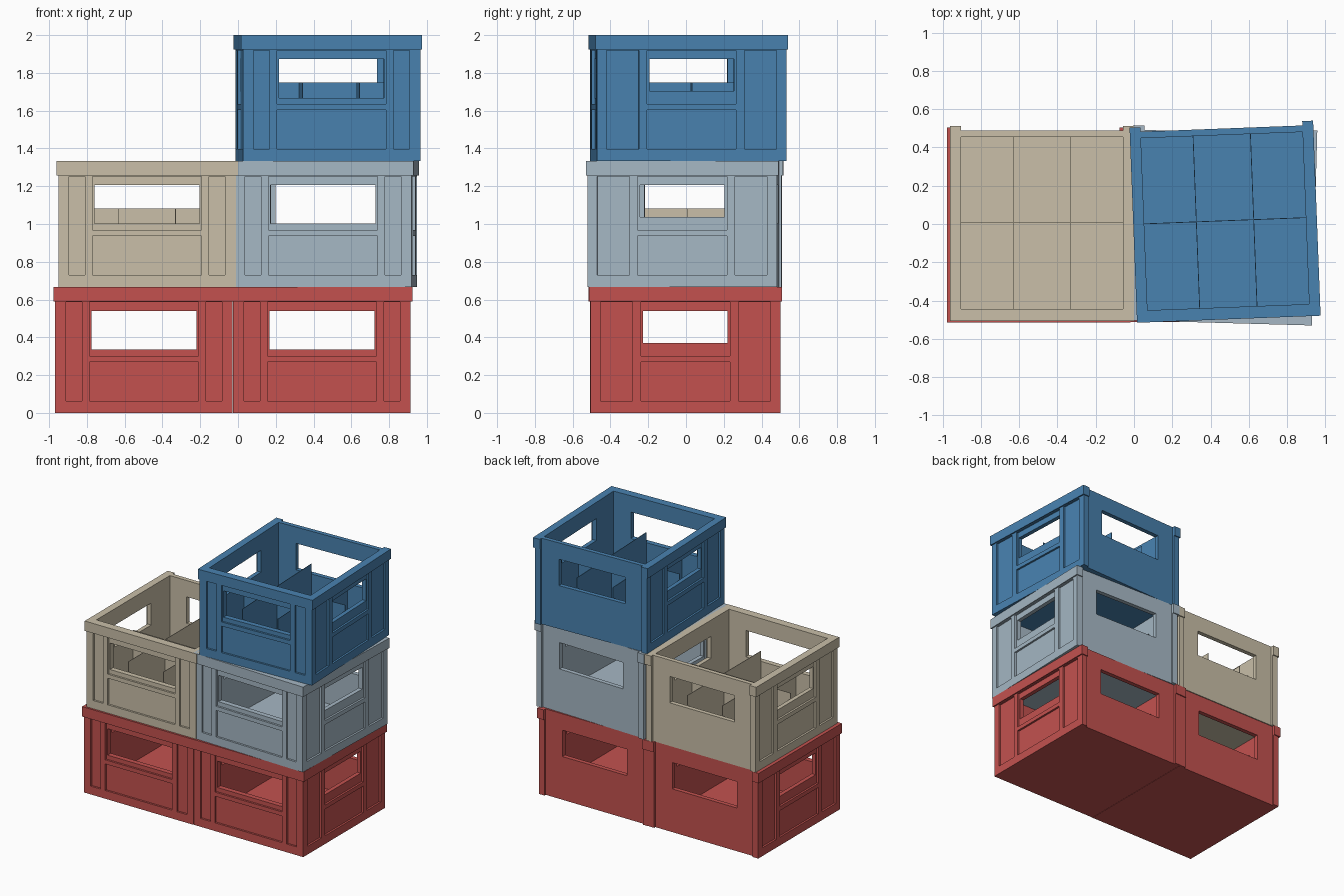
import bpy, bmesh, math
from mathutils import Matrix, Vector

if "Cube" in bpy.data.objects:
    bpy.data.objects.remove(bpy.data.objects["Cube"])

H = 2 / 3                      # crate height
RIM_Z = 0.59                   # underside of the rim


def material(name, srgb):
    m = bpy.data.materials.new(name)
    m.diffuse_color = (*[((c + 0.055) / 1.055) ** 2.4 for c in srgb], 1)
    m.use_nodes = True
    m.node_tree.nodes["Principled BSDF"].inputs["Base Color"].default_value = m.diffuse_color
    return m


def add_box(bm, x0, x1, y0, y1, z0, z1):
    size = Matrix.Diagonal((x1 - x0, y1 - y0, z1 - z0, 1))
    mid = Matrix.Translation(((x0 + x1) / 2, (y0 + y1) / 2, (z0 + z1) / 2))
    bmesh.ops.create_cube(bm, size=1, matrix=mid @ size)


def new_object(name, bm):
    bmesh.ops.recalc_face_normals(bm, faces=bm.faces)
    me = bpy.data.meshes.new(name)
    bm.to_mesh(me)
    bm.free()
    ob = bpy.data.objects.new(name, me)
    bpy.context.collection.objects.link(ob)
    return ob


def boxes(name, items):
    bm = bmesh.new()
    for b in items:
        add_box(bm, *b)
    return new_object(name, bm)


# Outer block: the back is set in between the ends of the side walls
def outline(hx, hy):
    return [(-hx, -hy), (hx, -hy), (hx, hy), (0.423, hy), (0.423, 0.487),
            (-0.423, 0.487), (-0.423, hy), (-hx, hy)]


def outer_block():
    bm = bmesh.new()
    levels = [(0.470, 0.502, 0), (0.470, 0.502, RIM_Z), (0.480, 0.510, RIM_Z), (0.480, 0.510, H)]
    # back panel face stays in one plane while the rim steps outward
    rings = [[bm.verts.new((x, y, z)) for x, y in outline(hx, hy)] for hx, hy, z in levels]
    bm.faces.new(rings[0])
    bm.faces.new(rings[-1])
    for k, (a, b) in enumerate(zip(rings, rings[1:])):
        for i in range(8):
            j = (i + 1) % 8
            if k == 1 and i == 4:      # back plane has no step
                continue
            bm.faces.new((a[i], a[j], b[j], b[i]))
    bmesh.ops.remove_doubles(bm, verts=bm.verts, dist=1e-5)
    return new_object("crate_block", bm)


# Cutters: cavity, shallow panels on three sides, windows on four sides
def panel_boxes():
    out = []
    top = 0.586
    front = [(-0.413, -0.328, 0.064, top), (0.328, 0.413, 0.064, top),
             (-0.288, 0.288, 0.064, 0.27), (-0.288, 0.288, 0.302, top)]
    side = [(-0.45, -0.28, 0.064, top), (0.28, 0.45, 0.064, top),
            (-0.236, 0.236, 0.064, 0.27), (-0.236, 0.236, 0.302, top)]
    for a, b, z0, z1 in front:
        out.append((a, b, -0.6, -0.487, z0, z1))
    for a, b, z0, z1 in side:
        out.append((0.455, 0.6, a, b, z0, z1))
        out.append((-0.6, -0.455, a, b, z0, z1))
    return out


def crate_mesh():
    block = outer_block()
    cutters = [
        boxes("cavity_cutter", [(-0.423, 0.4225, -0.447, 0.453, 0.04, 1)]),
        boxes("panel_cutter", panel_boxes()),
        boxes("window_cutter", [
            (-0.278, 0.278, -0.6, -0.4, 0.335, 0.54), (-0.278, 0.278, 0.4, 0.6, 0.335, 0.54),
            (-0.6, -0.4, -0.224, 0.224, 0.37, 0.54), (0.4, 0.6, -0.224, 0.224, 0.37, 0.54)]),
    ]
    for c in cutters:
        c.hide_render = True
        mod = block.modifiers.new(c.name, 'BOOLEAN')
        mod.operation = 'DIFFERENCE'
        mod.solver = 'EXACT'
        mod.object = c
    bpy.context.view_layer.update()
    dg = bpy.context.evaluated_depsgraph_get()
    me = bpy.data.meshes.new_from_object(block.evaluated_get(dg))
    for o in [block] + cutters:
        bpy.data.objects.remove(o)
    return me


red = material("brick_red", (0.765, 0.32, 0.31))
beige = material("sand_beige", (0.79, 0.75, 0.66))
grey = material("pale_blue_grey", (0.65, 0.72, 0.77))
blue = material("mid_blue", (0.285, 0.51, 0.69))

base = crate_mesh()
# name, material, x, y, level, turn in degrees, has dividers
crates = [
    ("red_crate_left", red, -0.498, -0.005, 0, 0, False),
    ("red_crate_right", red, 0.444, -0.003, 0, 0, False),
    ("beige_crate", beige, -0.481, 0.002, 1, 0, True),
    ("grey_crate", grey, 0.464, -0.007, 1, -1.6, False),
    ("blue_crate", blue, 0.476, 0.012, 2, 2.2, True),
]
for name, mat, x, y, level, turn, divided in crates:
    me = base.copy()
    me.name = name
    ob = bpy.data.objects.new(name, me)
    bpy.context.collection.objects.link(ob)
    parts = [ob]
    if divided:                # thin inner dividers
        t = 0.002
        parts.append(boxes(name + "_dividers", [
            (-0.15 - t, -0.15 + t, -0.447, 0.453, 0.04, 0.415),
            (0.15 - t, 0.15 + t, -0.447, 0.453, 0.04, 0.415),
            (-0.423, 0.423, 0.005 - t, 0.005 + t, 0.04, 0.4145)]))
    for p in parts:
        p.data.materials.clear()
        p.data.materials.append(mat)
        p.location = (x, y, level * H)
        p.rotation_euler.z = math.radians(turn)
